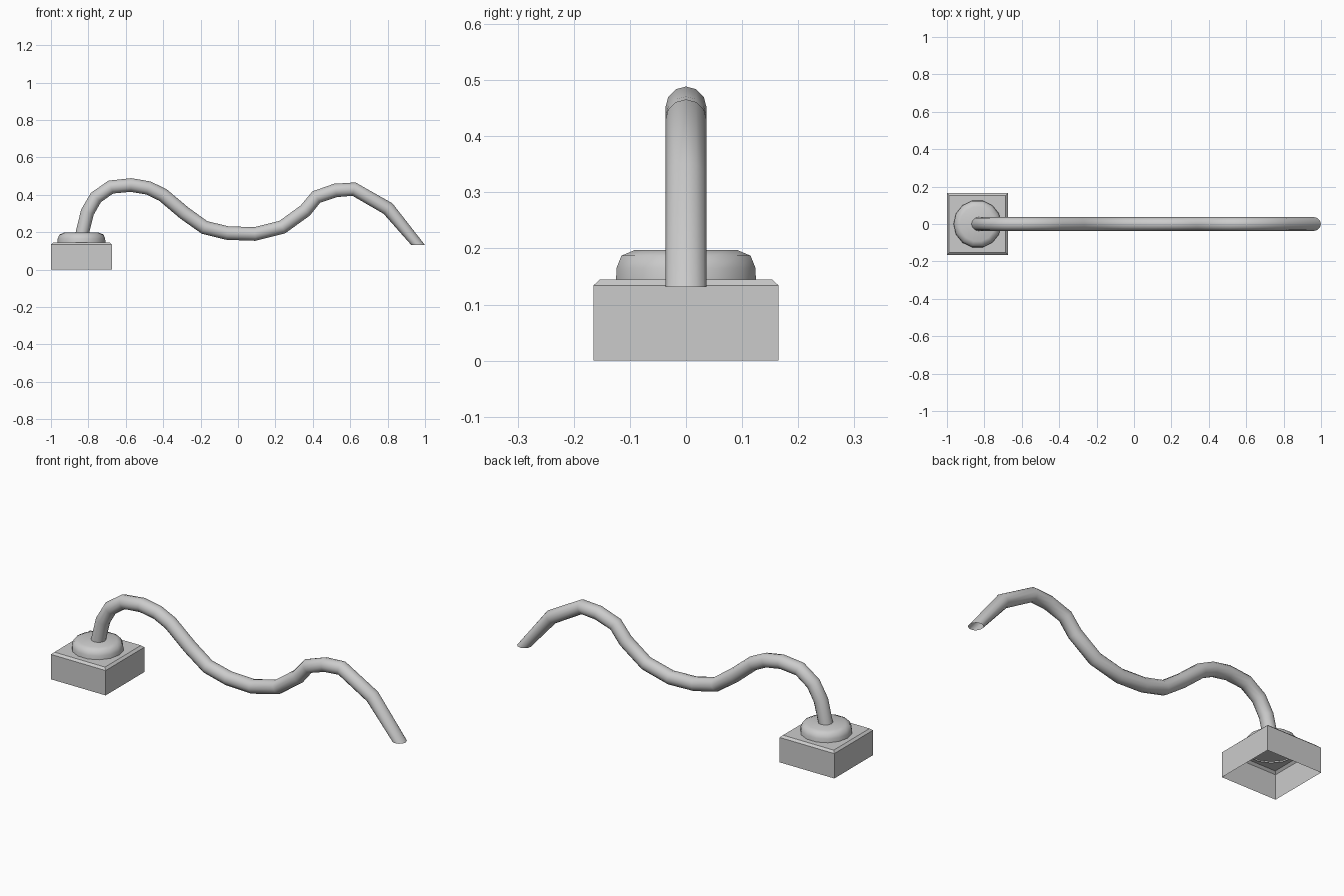
import bpy, bmesh
from math import sin, cos, pi, atan2
from mathutils import Vector

if "Cube" in bpy.data.objects:
    bpy.data.objects.remove(bpy.data.objects["Cube"])

BASE_X = -0.837


def finish(name, bm, angle=None):
    bmesh.ops.recalc_face_normals(bm, faces=bm.faces)
    mesh = bpy.data.meshes.new(name)
    bm.to_mesh(mesh)
    bm.free()
    obj = bpy.data.objects.new(name, mesh)
    bpy.context.collection.objects.link(obj)
    if angle:
        bpy.ops.object.select_all(action='DESELECT')
        obj.select_set(True)
        bpy.context.view_layer.objects.active = obj
        bpy.ops.object.shade_smooth_by_angle(angle=angle)
    return obj


def loft(rings, cap_end=False):
    """Skin a list of equal-sized point loops."""
    bm = bmesh.new()
    loops = [[bm.verts.new(p) for p in ring] for ring in rings]
    n = len(loops[0])
    for a, b in zip(loops, loops[1:]):
        for i in range(n):
            j = (i + 1) % n
            bm.faces.new((a[i], a[j], b[j], b[i]))
    if cap_end:
        bm.faces.new(loops[-1])
    return bm


# square base block, open underneath, with a chamfered top
def square(h, z):
    return [(BASE_X + sx * (h - 0.002), sy * h, z)
            for sx, sy in ((-1, -1), (1, -1), (1, 1), (-1, 1))]


finish("base_block", loft([square(0.165, 0), square(0.165, 0.134),
                           square(0.153, 0.145)], True))


# rounded collar
def disc(r, z, n=14):
    return [(BASE_X + r * cos(2 * pi * i / n), r * sin(2 * pi * i / n), z)
            for i in range(n)]


collar = [(0.128, 0.138), (0.127, 0.165), (0.118, 0.187), (0.094, 0.197)]
finish("collar", loft([disc(r, z) for r, z in collar], True), 1.0)

# wavy pipe following a path in the xz plane, both ends cut level
path = [(-0.835, 0.185), (-0.805, 0.307), (-0.76, 0.385), (-0.68, 0.441),
        (-0.572, 0.452), (-0.479, 0.436), (-0.402, 0.399), (-0.287, 0.302),
        (-0.179, 0.225), (-0.056, 0.195), (0.09, 0.19), (0.237, 0.227),
        (0.36, 0.316), (0.419, 0.388), (0.521, 0.423), (0.62, 0.43),
        (0.802, 0.326), (0.963, 0.131)]
R, SIDES = 0.0365, 12
pts = [Vector(p) for p in path]
rings = []
for k, p in enumerate(pts):
    if k == 0:
        t = Vector((0, 1))
    elif k == len(pts) - 1:
        t = Vector((0, -1))
    else:
        t = (p - pts[k - 1]).normalized() + (pts[k + 1] - p).normalized()
    a = atan2(t.y, t.x)
    ring = []
    for i in range(SIDES):
        s = 2 * pi * i / SIDES
        u = R * cos(s)
        ring.append((p.x - u * sin(a), R * sin(s), p.y + u * cos(a)))
    rings.append(ring)
finish("wavy_pipe", loft(rings), 1.0)
